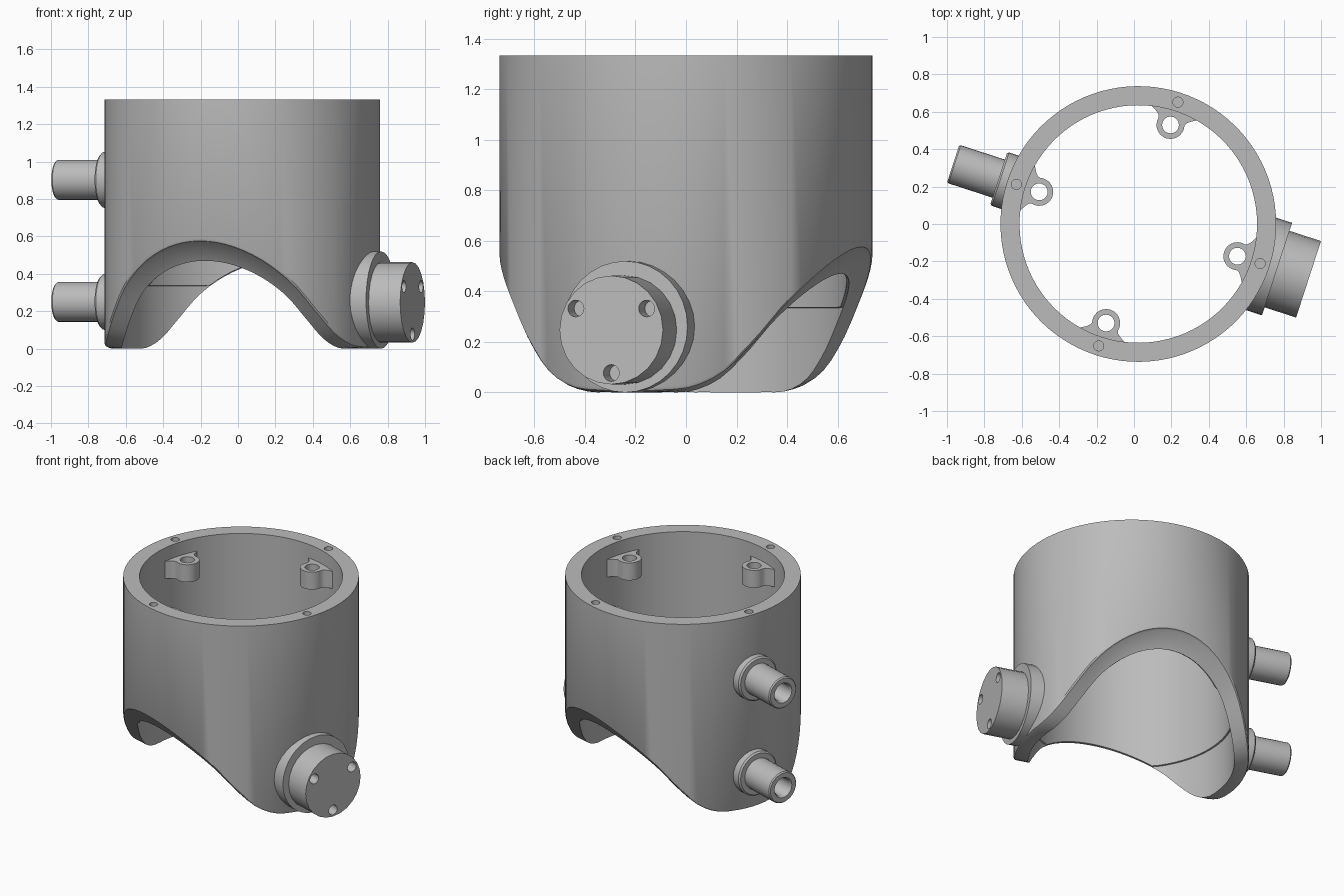
import bpy, bmesh, math
from math import sin, cos, pi, radians
from mathutils import Matrix

if "Cube" in bpy.data.objects:
    bpy.data.objects.remove(bpy.data.objects["Cube"])

OUTER, INNER, TOP = 0.737, 0.635, 1.333
PLACE = Matrix.Translation((0.023, 0, 0)) @ Matrix.Rotation(radians(-18), 4, 'Z')

grey = bpy.data.materials.new("plain_grey")
grey.use_nodes = True
grey.diffuse_color = (0.5, 0.5, 0.5, 1)
grey.node_tree.nodes["Principled BSDF"].inputs["Base Color"].default_value = (0.5, 0.5, 0.5, 1)


def make(name, bm, smooth=True):
    bmesh.ops.recalc_face_normals(bm, faces=bm.faces)
    mesh = bpy.data.meshes.new(name)
    bm.to_mesh(mesh)
    bm.free()
    mesh.materials.append(grey)
    ob = bpy.data.objects.new(name, mesh)
    bpy.context.collection.objects.link(ob)
    ob.matrix_world = PLACE
    return ob


def select(ob):
    bpy.ops.object.select_all(action='DESELECT')
    ob.select_set(True)
    bpy.context.view_layer.objects.active = ob


def smooth(ob, angle=32):
    select(ob)
    bpy.ops.object.shade_smooth_by_angle(angle=radians(angle))


def drill(ob, matrices, radius, depth):
    """Cut round holes centred on the given frames, along their z axes."""
    bm = bmesh.new()
    for m in matrices:
        bmesh.ops.create_cone(bm, cap_ends=True, segments=20, radius1=radius,
                              radius2=radius, depth=depth, matrix=m)
    cutter = make("hole_cutter", bm)
    cutter.hide_render = True
    mod = ob.modifiers.new("holes", 'BOOLEAN')
    mod.operation, mod.solver, mod.object = 'DIFFERENCE', 'EXACT', cutter
    select(ob)
    bpy.ops.object.modifier_apply(modifier=mod.name)
    bpy.data.objects.remove(cutter)


def skin(bm, rings, closed):
    """Bridge neighbouring rings of vertices with quads."""
    pairs = list(zip(rings, rings[1:] + rings[:1])) if closed else zip(rings, rings[1:])
    for a, b in pairs:
        for i in range(len(a)):
            j = (i + 1) % len(a)
            bm.faces.new((a[i], a[j], b[j], b[i]))


def lathe_x(name, profile, z, side, segs):
    """Turn (distance, radius) points round a horizontal axis at height z."""
    bm = bmesh.new()
    rings = [[bm.verts.new((side * d, r * cos(2 * pi * i / segs), z + r * sin(2 * pi * i / segs)))
              for i in range(segs)] for d, r in profile]
    skin(bm, rings, False)
    bm.faces.new(rings[0])
    bm.faces.new(rings[-1])
    return make(name, bm)


# Height of the saddle-shaped lower edge, every 10 degrees from arch to lobe
ARCH = [0.57, 0.555, 0.51, 0.437, 0.335, 0.2, 0.08, 0.018, 0.004, 0.0]


def arch_height(angle):
    t = abs((math.degrees(angle) % 180) - 90) / 10
    k = min(int(t), 8)
    f = t - k
    p0, p1, p2, p3 = ARCH[abs(k - 1)], ARCH[k], ARCH[k + 1], ARCH[min(k + 2, 9)]
    return p1 + 0.5 * f * (p2 - p0 + f * (2 * p0 - 5 * p1 + 4 * p2 - p3
                                          + f * (3 * (p1 - p2) + p3 - p0)))


# Housing: tube with arched lower rim and a small ledge inside
def wall_section(angle):
    low = arch_height(angle)
    inner_low = low - 0.1 * sin(angle) ** 2
    ledge = max(0.335, inner_low + 0.004)
    return [(OUTER, TOP), (OUTER, low + 0.018), (OUTER - 0.006, low + 0.006), (OUTER - 0.02, low),
            (INNER + 0.01, inner_low), (INNER + 0.01, ledge), (INNER, ledge + 0.002), (INNER, TOP)]


bm = bmesh.new()
COLS = 96
columns = []
for i in range(COLS):
    a = 2 * pi * i / COLS
    columns.append([bm.verts.new((r * cos(a), r * sin(a), z)) for r, z in wall_section(a)])
skin(bm, columns, True)
housing = make("housing", bm)
quarters = [Matrix.Rotation(k * pi / 2, 4, 'Z') for k in range(4)]
drill(housing, [q @ Matrix.Translation((0.685, 0, TOP)) for q in quarters], 0.027, 0.2)
smooth(housing)

# Mounting lugs inside the top rim
half = [(0.66, 0.14), (0.622, 0.125), (0.605, 0.095), (0.59, 0.078)]
tip = [(0.557 + 0.075 * cos(a), 0.075 * sin(a)) for a in [radians(d) for d in range(75, 286, 15)]]
outline = half + tip + [(x, -y) for x, y in reversed(half)]
for k, q in enumerate(quarters):
    bm = bmesh.new()
    rings = [[bm.verts.new((x, y, z)) for x, y in outline] for z in (1.12, 1.24)]
    skin(bm, rings, False)
    for ring in rings:
        bm.faces.new(ring)
    bm.transform(q)
    lug = make(f"mounting_lug_{k + 1}", bm)
    drill(lug, [q @ Matrix.Translation((0.557, 0, 1.18))], 0.045, 0.3)
    smooth(lug)

# Large round boss with three blind holes in its face
HUB_Z, HUB_END = 0.247, 0.957
smooth(lathe_x("hub_flange", [(0.66, 0.26), (0.78, 0.26)], 0.26, 1, 32))
hub = lathe_x("hub", [(0.7, 0.215), (HUB_END, 0.215)], HUB_Z, 1, 24)
frames = []
for d in (30, 150, 270):
    a = radians(d)
    frames.append(Matrix.Translation((HUB_END, 0.17 * cos(a), HUB_Z + 0.17 * sin(a)))
                  @ Matrix.Rotation(pi / 2, 4, 'Y'))
drill(hub, frames, 0.033, 0.16)
smooth(hub)

# Two hollow pipe stubs with collars on the opposite side
for label, z in (("lower", 0.25), ("upper", 0.903)):
    smooth(lathe_x(label + "_pipe_collar", [(0.66, 0.15), (0.775, 0.15), (0.785, 0.14)], z, -1, 32))
    smooth(lathe_x(label + "_pipe", [(0.7, 0.107), (1.033, 0.107), (1.041, 0.1),
                                     (1.041, 0.068), (1.025, 0.058), (0.8, 0.058)], z, -1, 32))
